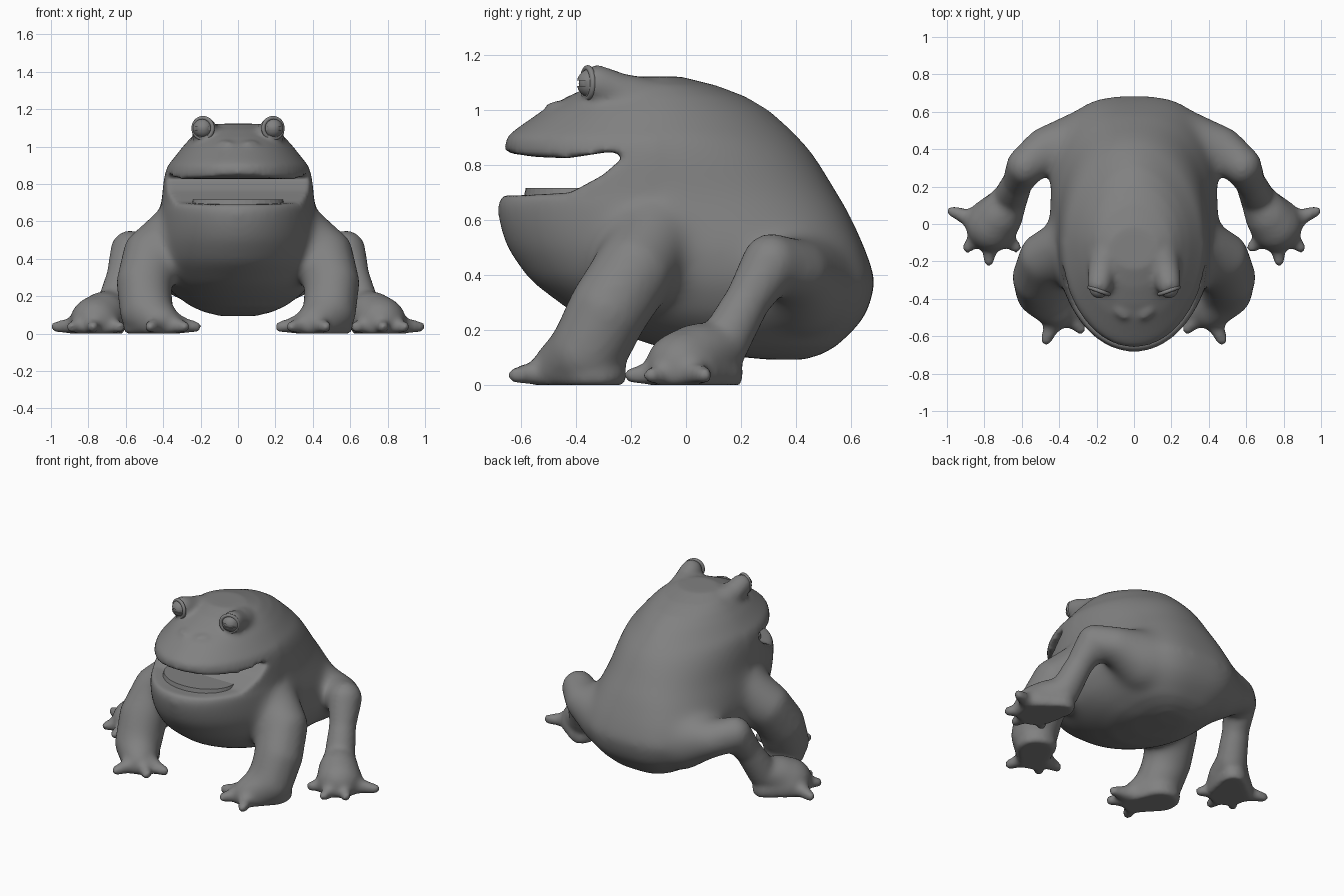
import bpy, bmesh, math
from mathutils import Vector

cube = bpy.data.objects.get("Cube")
if cube:
    bpy.data.objects.remove(cube, do_unlink=True)

skin = bpy.data.materials.new("grey_skin")
skin.use_nodes = True
grey = (0.22, 0.22, 0.22, 1)
skin.diffuse_color = grey
skin.node_tree.nodes["Principled BSDF"].inputs["Base Color"].default_value = grey


def clamp(value):
    return min(max(value, 0), 1)


def add_object(name, bm):
    bmesh.ops.recalc_face_normals(bm, faces=bm.faces)
    mesh = bpy.data.meshes.new(name)
    bm.to_mesh(mesh)
    bm.free()
    mesh.shade_smooth()
    mesh.materials.append(skin)
    obj = bpy.data.objects.new(name, mesh)
    bpy.context.scene.collection.objects.link(obj)
    return obj


def bake(obj):
    """Replace the mesh by its modified result."""
    graph = bpy.context.evaluated_depsgraph_get()
    mesh = bpy.data.meshes.new_from_object(obj.evaluated_get(graph))
    obj.modifiers.clear()
    obj.data = mesh


# Unit sphere directions shared by all limb segments
ball = bmesh.new()
bmesh.ops.create_icosphere(ball, subdivisions=3, radius=1)
directions = [v.co.copy() for v in ball.verts]
ball.free()


def chain(bm, nodes, side):
    """Tapered capsules through (x, y, z, radius) nodes, flattened on the ground."""
    for a, b in zip(nodes, nodes[1:]):
        verts = []
        for x, y, z, r in (a, b):
            for d in directions:
                p = Vector((x, y, z)) + d * r
                verts.append(bm.verts.new((p.x * side, p.y, max(p.z, 0))))
        hull = bmesh.ops.convex_hull(bm, input=verts)
        loose = {g for key in ("geom_interior", "geom_unused") for g in hull[key]
                 if isinstance(g, bmesh.types.BMVert)}
        loose = [v for v in loose if v.is_valid and not v.link_faces]
        bmesh.ops.delete(bm, geom=loose, context="VERTS")


def toes(bm, base, tips, side):
    for x, y in tips:
        tip = Vector((x, y, 0.036))
        mid = Vector(base[:3]).lerp(tip, 0.65)
        chain(bm, [base, (*mid, 0.042), (*tip, 0.031)], side)


# Torso and head: stacked outlines of height, front, back, half width, centre
rings = [
    (0.093, 0.30, 0.43, 0.09, 0.36), (0.115, 0.06, 0.50, 0.18, 0.25),
    (0.145, -0.12, 0.55, 0.25, 0.22),
    (0.20, -0.28, 0.61, 0.33, 0.17), (0.26, -0.41, 0.66, 0.39, 0.12),
    (0.38, -0.57, 0.692, 0.445, 0.07), (0.50, -0.655, 0.65, 0.45, 0.02),
    (0.60, -0.685, 0.605, 0.43, -0.05), (0.65, -0.69, 0.58, 0.42, -0.08),
    (0.69, -0.665, 0.555, 0.41, -0.10),
    (0.80, -0.64, 0.49, 0.40, -0.10), (0.86, -0.66, 0.45, 0.39, -0.10),
    (0.90, -0.655, 0.41, 0.375, -0.10), (0.93, -0.62, 0.38, 0.35, -0.10),
    (1.00, -0.52, 0.30, 0.295, -0.10),
    (1.05, -0.43, 0.215, 0.25, -0.10), (1.09, -0.34, 0.11, 0.205, -0.10),
    (1.122, -0.24, -0.02, 0.13, -0.12),
]
COUNT = 64
body = bmesh.new()
loops = []
for z, front, back, width, centre in rings:
    loop = []
    # Square haunches below, a narrow hump above
    fullness = 3.1 - 1.3 * clamp((z - 0.35) / 0.6)
    for i in range(COUNT):
        t = math.tau * i / COUNT
        c, s = math.cos(t), math.sin(t)
        power = 2 / fullness if s > 0 else 1
        reach = (back if s > 0 else front) - centre
        x = math.copysign(abs(c) ** power, c) * width
        loop.append(body.verts.new((x, centre + reach * abs(s) ** power, z)))
    loops.append(loop)
for low, high in zip(loops, loops[1:]):
    for i in range(COUNT):
        j = (i + 1) % COUNT
        body.faces.new((low[i], low[j], high[j], high[i]))
body.faces.new(loops[0][::-1])
body.faces.new(loops[-1])

for side in (-1, 1):
    # Front leg and foot
    chain(body, [(0.34, -0.12, 0.52, 0.165), (0.46, -0.185, 0.42, 0.155),
                 (0.50, -0.285, 0.27, 0.15), (0.49, -0.36, 0.12, 0.142),
                 (0.41, -0.46, 0.05, 0.105)], side)
    chain(body, [(0.49, -0.34, 0.04, 0.125), (0.42, -0.45, 0.04, 0.10)], side)
    toes(body, (0.40, -0.45, 0.055, 0.085),
         [(0.47, -0.62), (0.285, -0.56), (0.225, -0.46)], side)
    # Hind leg and foot
    chain(body, [(0.26, 0.42, 0.37, 0.195), (0.46, 0.41, 0.415, 0.12),
                 (0.575, 0.31, 0.445, 0.107), (0.62, 0.225, 0.31, 0.083),
                 (0.665, 0.13, 0.14, 0.095), (0.72, 0.04, 0.10, 0.125),
                 (0.76, -0.01, 0.06, 0.14)], side)
    chain(body, [(0.68, 0.13, 0.04, 0.08), (0.76, 0, 0.05, 0.14)], side)
    toes(body, (0.77, -0.01, 0.05, 0.10),
         [(0.972, 0.068), (0.89, -0.125), (0.775, -0.195), (0.63, -0.125)], side)
    # Eye mound and nostril
    chain(body, [(0.185, -0.322, 1.098, 0.067), (0.17, -0.24, 1.06, 0.075),
                 (0.12, -0.10, 0.99, 0.12)], side)
    chain(body, [(0.05, -0.488, 1.005, 0.027), (0.08, -0.462, 1.012, 0.027)], side)
frog = add_object("body", body)

# Open mouth: a curved wedge cut across the head
outline = [(-0.9, 0.695), (-0.6, 0.69), (-0.42, 0.70), (-0.3, 0.765), (-0.21, 0.845),
           (-0.28, 0.848), (-0.43, 0.825), (-0.55, 0.83), (-0.63, 0.842), (-0.9, 0.86)]
wedge = bmesh.new()
face = wedge.faces.new([wedge.verts.new((-0.8, y, z)) for y, z in outline])
sweep = bmesh.ops.extrude_face_region(wedge, geom=[face])
bmesh.ops.translate(wedge, vec=(1.6, 0, 0),
                    verts=[g for g in sweep["geom"] if isinstance(g, bmesh.types.BMVert)])
cutter = add_object("mouth_cutter", wedge)
cutter.hide_render = True


def remesh(obj):
    mod = obj.modifiers.new("fuse", "REMESH")
    mod.mode = "VOXEL"
    mod.voxel_size = 0.014
    mod.use_smooth_shade = True


def soften(obj, iterations, group=""):
    mod = obj.modifiers.new("soften", "SMOOTH")
    mod.factor = 0.5
    mod.iterations = iterations
    mod.vertex_group = group


# Fuse the parts and cut the mouth
remesh(frog)
cut = frog.modifiers.new("mouth", "BOOLEAN")
cut.operation = "DIFFERENCE"
cut.object = cutter
remesh(frog)
bake(frog)
bpy.data.objects.remove(cutter, do_unlink=True)

# Blend shoulders and hips strongly, feet and face lightly
blend = frog.vertex_groups.new(name="blend")
for v in frog.data.vertices:
    x, y, z = v.co
    face_fade = clamp((0.95 - z) / 0.1) if y > -0.1 else clamp((0.67 - z) / 0.06)
    weight = clamp((0.58 - abs(x)) / 0.12) * clamp((z - 0.14) / 0.1) * face_fade
    blend.add([v.index], weight, "REPLACE")
soften(frog, 90, "blend")
soften(frog, 8)
bake(frog)
frog.data.shade_smooth()

# Tongue: a flat rounded pad on the mouth floor
tongue = bmesh.new()
bmesh.ops.create_cone(tongue, cap_ends=True, segments=40, radius1=1, radius2=0.96, depth=1)
for v in tongue.verts:
    v.co = (v.co.x * 0.25, -0.40 + v.co.y * 0.19, 0.70 + v.co.z * 0.035)
pad = add_object("tongue", tongue)
for poly in pad.data.polygons:
    poly.use_smooth = False


def eye_sphere(name, radius, place, keep=0):
    """A sphere, optionally cut to its upper or lower lid."""
    bm = bmesh.new()
    bmesh.ops.create_uvsphere(bm, u_segments=28, v_segments=18, radius=radius)
    if keep:
        bmesh.ops.bisect_plane(bm, geom=bm.verts[:] + bm.edges[:] + bm.faces[:],
                               plane_co=(0, 0, keep * 0.01), plane_no=(0, 0, keep),
                               clear_inner=True)
        bmesh.ops.holes_fill(bm, edges=[e for e in bm.edges if e.is_boundary])
    obj = add_object(name, bm)
    obj.data.set_sharp_from_angle(angle=math.radians(40))
    obj.location = place


# Eyes with split lids and a raised rim
for side, label in ((1, "left"), (-1, "right")):
    place = Vector((0.187 * side, -0.345, 1.098))
    eye_sphere(label + "_eyeball", 0.045, place)
    eye_sphere(label + "_upper_lid", 0.052, place, 1)
    eye_sphere(label + "_lower_lid", 0.052, place, -1)
    bpy.ops.mesh.primitive_torus_add(
        major_radius=0.055, minor_radius=0.011, major_segments=32, minor_segments=10,
        location=place - Vector((0, 0.012, 0)),
        rotation=(math.radians(90), 0, math.radians(20 * side)))
    rim = bpy.context.object
    rim.name = label + "_eye_rim"
    rim.data.shade_smooth()
    rim.data.materials.append(skin)
